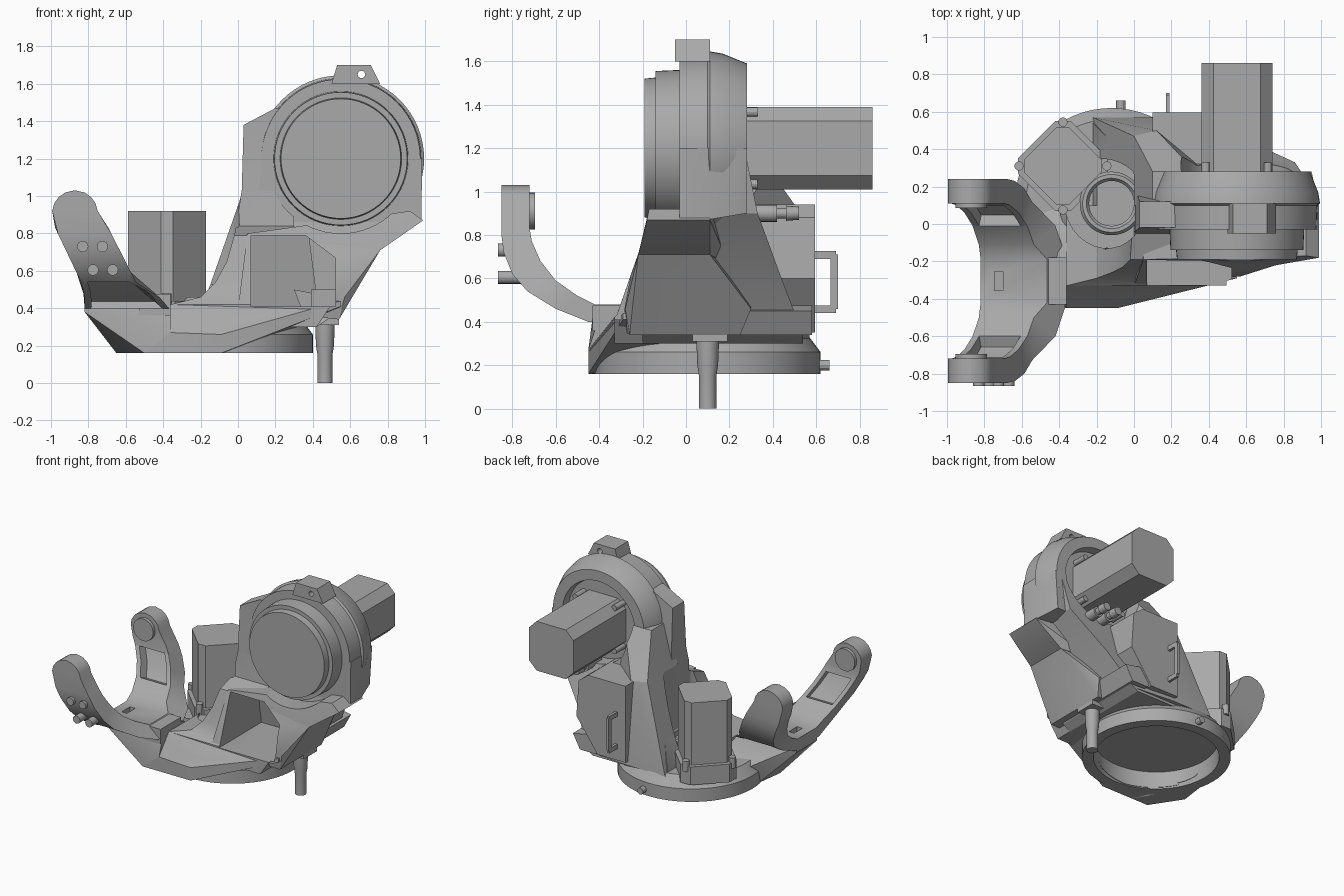
import bpy, bmesh, math
from mathutils import Vector

default_cube = bpy.data.objects.get("Cube")
if default_cube:
    bpy.data.objects.remove(default_cube)

GREY = (0.4, 0.4, 0.4, 1.0)
material = bpy.data.materials.new("cast grey")
material.use_nodes = True
material.diffuse_color = GREY
material.node_tree.nodes["Principled BSDF"].inputs["Base Color"].default_value = GREY
parts = []


def finish(bm, name):
    """Turn a bmesh into a named object."""
    bmesh.ops.remove_doubles(bm, verts=bm.verts, dist=0.0005)
    bmesh.ops.recalc_face_normals(bm, faces=bm.faces)
    mesh = bpy.data.meshes.new(name)
    bm.to_mesh(mesh)
    bm.free()
    mesh.materials.append(material)
    obj = bpy.data.objects.new(name, mesh)
    bpy.context.collection.objects.link(obj)
    parts.append(obj)
    return obj


def hull(name, points):
    """Convex solid around a few corner points."""
    bm = bmesh.new()
    verts = [bm.verts.new(p) for p in points]
    result = bmesh.ops.convex_hull(bm, input=verts)
    loose = [g for g in result["geom_interior"] if isinstance(g, bmesh.types.BMVert)]
    bmesh.ops.delete(bm, geom=loose, context="VERTS")
    bmesh.ops.dissolve_limit(bm, angle_limit=math.radians(1), verts=bm.verts, edges=bm.edges)
    return finish(bm, name)


def box(name, xs, ys, zs):
    return hull(name, [(x, y, z) for x in xs for y in ys for z in zs])


def beam(name, corners):
    """Convex solid from corners given as x, front y, back y, z."""
    return hull(name, [(x, y, z) for x, front, back, z in corners for y in (front, back)])


def loft(name, sections):
    """Skin a solid through rings of corners."""
    bm = bmesh.new()
    rings = [[bm.verts.new(p) for p in ring] for ring in sections]
    for low, high in zip(rings, rings[1:]):
        for i in range(len(low)):
            j = (i + 1) % len(low)
            bm.faces.new((low[i], low[j], high[j], high[i]))
    bm.faces.new(rings[0])
    bm.faces.new(rings[-1])
    return finish(bm, name)


def column(name, levels):
    """Loft through level rectangles given as z, x range, y range."""
    return loft(name, [[(a, c, z), (b, c, z), (b, d, z), (a, d, z)]
                       for z, a, b, c, d in levels])


def place(centre, axis, u, v, h):
    """Point at offset u, v from an axis line, at height h along it."""
    if axis == "z":
        return (centre[0] + u, centre[1] + v, h)
    return (centre[0] + u, h, centre[1] + v)


def revolve(name, centre, axis, profile, closed=False, steps=64):
    """Turn a radius / height profile around an axis."""
    bm = bmesh.new()
    rings = []
    for k in range(steps):
        c, s = (f(math.tau * k / steps) for f in (math.cos, math.sin))
        rings.append([bm.verts.new(place(centre, axis, r * c, r * s, h)) for r, h in profile])
    count = len(profile)
    for k, ring in enumerate(rings):
        after = rings[(k + 1) % steps]
        for i in range(count if closed else count - 1):
            j = (i + 1) % count
            bm.faces.new((ring[i], ring[j], after[j], after[i]))
    bmesh.ops.dissolve_degenerate(bm, dist=0.0001, edges=bm.edges)
    return finish(bm, name)


def cylinder(name, centre, axis, radius, start, end, steps=24):
    return revolve(name, centre, axis, [(0, start), (radius, start), (radius, end), (0, end)],
                   steps=steps)


def motor(name, centre, axis, half, chamfer, start, end, turn=0):
    """Square motor body with chamfered corners."""
    c, s = math.cos(turn), math.sin(turn)
    inner = half - chamfer
    return hull(name, [place(centre, axis, su * c - sv * s, su * s + sv * c, h)
                       for u, v in ((half, inner), (inner, half))
                       for su in (-u, u) for sv in (-v, v) for h in (start, end)])


def cut(targets, cutter):
    """Subtract a cutter from each target, then drop the cutter."""
    for obj in targets:
        mod = obj.modifiers.new("cut", "BOOLEAN")
        mod.operation, mod.solver, mod.object = "DIFFERENCE", "EXACT", cutter
        bpy.context.view_layer.update()
        graph = bpy.context.evaluated_depsgraph_get()
        mesh = bpy.data.meshes.new_from_object(obj.evaluated_get(graph))
        obj.modifiers.clear()
        obj.data = mesh
    parts.remove(cutter)
    bpy.data.objects.remove(cutter)


BASE, TUBE, SHOULDER, DRIVE = (-.12, .1), (-.12, .11), (.55, 1.2), (-.38, .31)

# Base: hollow turntable ring, round deck, motor platform and cable tube
revolve("base_ring", BASE, "z", [(0, .34), (.46, .34), (.52, .26), (.52, .16),
                                 (.44, .16), (.43, .29), (0, .29)])
revolve("tube_deck", TUBE, "z", [(.13, .3), (.13, .4), (.25, .4), (.28, .37), (.28, .3)],
        closed=True)
motor("motor_platform", DRIVE, "z", .2, .06, .3, .44, math.pi / 4)
revolve("cable_tube", TUBE, "z", [(.12, .3), (.12, .44), (.135, .46), (.155, .46),
                                  (.17, .44), (.17, .3)], closed=True, steps=48)

# Column: rear arm with its fin, curved front rib, side wedges and sloping skirt
rear = column("rear_arm", [(1.2, .13, .9, 0, .27), (.9, .02, .86, -.02, .33),
                           (.6, -.12, .62, -.1, .44), (.34, -.22, .48, -.2, .54),
                           (.3, -.22, .42, -.2, .54)])
fin_middle = [(.0, .1, .47, .95), (.12, .1, .5, .94), (.36, .1, .3, .94)]
fin = beam("rear_fin", fin_middle + [(.1, .1, .28, 1.25), (.33, .1, .28, 1.25)])
plate = beam("rear_plate", fin_middle + [(-.22, .2, .57, .32), (.12, .2, .57, .32),
                                         (.44, .2, .54, .32)])
collar = beam("shoulder_collar", [(.985, -.03, .1, 1.2), (.95, .0, .28, 1.2),
                                  (.98, -.03, .1, .87), (.93, .0, .28, .9),
                                  (.13, -.03, .27, 1.2), (.1, -.03, .27, .9)])
rib = column("front_rib", [(1.47, .2, .35, -.02, .12), (1.38, .03, .35, -.02, .12),
                           (1.03, .02, .3, -.03, .15), (.84, -.01, .3, -.05, .15),
                           (.79, -.02, .3, -.19, .15), (.65, -.06, .3, -.23, .15),
                           (.54, -.12, .3, -.26, .15), (.46, -.2, .35, -.29, .1),
                           (.42, -.36, .5, -.33, .1), (.3, -.36, .42, -.33, .1)])
corner = (.76, -.22, .11, .71)
inner_top = (.05, -.19, .2, .8)
wedge = beam("upper_wedge", [(.99, -.18, .11, .87), (.92, -.17, .11, .92), corner, inner_top,
                             (.55, -.2, .2, .66)])
strut = beam("lower_wedge", [corner, inner_top, (.57, -.28, .3, .46), (.54, -.26, .25, .34),
                             (.0, -.33, .2, .4)])
skirt = hull("front_skirt", [(-.5, -.45, .16), (-.36, -.45, .27), (-.09, -.45, .16),
                             (-.09, -.45, .26), (.55, -.29, .41), (.55, -.29, .44),
                             (-.36, -.33, .42), (.0, -.33, .41), (-.5, 0, .18),
                             (.39, .1, .31), (.5, .2, .41), (-.4, -.15, .4)])
deck = hull("yoke_deck", [(-.82, y, z) for y in (-.43, -.18) for z in (.38, .42)] +
            [(-.65, -.22, .16), (-.62, .0, .16), (-.5, -.45, .16), (-.36, -.45, .16),
             (-.36, -.45, .27), (-.36, -.18, .44), (-.36, -.4, .42), (-.36, .1, .34),
             (-.58, .1, .3)])
beam("rear_flank", [(.36, .1, .58, .34), (.5, .1, .58, .34), (.56, .1, .58, .45),
                    (.3, .1, .58, .5)])
box("pin_mount", (.39, .54), (.03, .19), (.31, .5))

# Openings in the castings
pocket_outline = [(.07, .41), (.52, .41), (.52, .67), (.36, .79), (.07, .79)]
cut([rear, rib, wedge, strut, skirt],
    beam("pocket_cutter", [(x, -.6, .22, z) for x, z in pocket_outline]))
cut([wedge, strut, rib], cylinder("disc_cutter", SHOULDER, "y", .4, -.6, -.03, 64))
cut([rear, collar, fin], cylinder("recess_cutter", SHOULDER, "y", .3, .22, .6, 64))
notch = []
for k in range(32):
    u, v = math.cos(math.tau * k / 32), math.sin(math.tau * k / 32)
    notch += [(min(TUBE[0] + .25 * u, .04), TUBE[1] + .25 * v, .4),
              (min(TUBE[0] + .2 * u, .0), TUBE[1] + .2 * v, 1)]
cut([rear, rib, skirt, deck, plate], hull("notch_cutter", notch))
cut([skirt, deck], cylinder("bore_cutter", BASE, "z", .435, 0, .3, 64))

# Shoulder joint with stepped front flange and recessed back
revolve("shoulder_housing", SHOULDER, "y", [
    (0, -.19), (.32, -.19), (.325, -.14), (.355, -.14), (.36, -.03), (.425, -.03), (.43, .1),
    (.445, .11), (.435, .17), (.39, .28), (.31, .28), (.3, .22), (0, .22)])
bracket = beam("top_bracket", [(x, -.05, .11, z) for x, z in ((.5, 1.6), (.53, 1.7), (.71, 1.7),
                                                              (.76, 1.6))])
cut([bracket], cylinder("lug_cutter", (.66, 1.65), "y", .02, -.2, .3))

# Motors with their mounting screws
motor("lift_motor", SHOULDER, "y", .19, .065, .22, .86)
motor("turn_motor", DRIVE, "z", .17, .045, .43, .92, math.pi / 4)
for i in range(4):
    angle = math.pi * i / 2
    turned = angle + math.pi / 4
    cylinder("turn_motor_screw", (DRIVE[0] + .235 * math.cos(angle),
             DRIVE[1] + .235 * math.sin(angle)), "z", .025, .4, .48, 12)
    cylinder("lift_motor_screw", (SHOULDER[0] + .235 * math.cos(turned),
             SHOULDER[1] + .235 * math.sin(turned)), "y", .022, .2, .33, 12)

# Connector box, handle and cable glands at the back
beam("connector_box", [(x, .25, .595, z) for x, z in (
    (.1, .94), (.42, .94), (.5, .88), (.52, .6), (.34, .35), (.1, .35))])
box("handle_grip", (.17, .19), (.665, .7), (.46, .71))
for low in (.44, .69):
    box("handle_leg", (.17, .19), (.59, .69), (low, low + .035))
for x in (.58, .68):
    revolve("cable_gland", (x, .9), "y", [(0, .25), (.04, .25), (.04, .42), (.025, .42),
                                          (.025, .46), (.035, .46), (.03, .52), (0, .52)], steps=16)

# Locating pin below the column
revolve("locating_pin", (.465, .1), "z", [(0, 0), (.04, 0), (.04, .15), (.048, .2),
                                          (.053, .33), (0, .33)], steps=32)

# Yoke: a U-shaped fork, mirrored about its middle
MIDDLE = -.305


def edge_left(z):
    return -.82 - .478 * max(z - .5, 0)


def edge_right(z):
    return -.53 - .51 * (z - .51) if z > .51 else -.53 + 2.2 * min(.51 - z, .073)


def mirrored(rings):
    return [[(x, 2 * MIDDLE - y, z) for x, y, z in ring] for ring in reversed(rings)]


half = []
for degrees in (88, 65, 45, 25, 5):
    a = math.radians(degrees)
    w, z = .122 * math.cos(a), .91 + .12 * math.sin(a)
    half.append([(-.872 - w, -.85, z), (-.872 + w, -.85, z),
                 (-.872 + w, -.72, z), (-.872 - w, -.72, z)])
for yo, zo, yi, zi in ((-.85, .8, -.72, .83), (-.84, .72, -.71, .77), (-.8, .62, -.67, .68),
                       (-.73, .54, -.6, .59), (-.6, .46, -.5, .52), (-.45, .4, -.42, .48)):
    half.append([(edge_left(zo), yo, zo), (edge_right(zo), yo, zo),
                 (edge_right(zi), yi, zi), (edge_left(zi), yi, zi)])
yoke = loft("yoke_fork", half + mirrored(half))


def channel(rings, deep, proud):
    """Cutter sections between two depths, from inner face (0) to outer face (1)."""
    sections = []
    rim = Vector((.035, 0, 0))
    for ring in rings:
        a, b, c, d = (Vector(p) for p in ring)
        sections.append([d.lerp(a, deep) + rim, c.lerp(b, deep) - rim,
                         c.lerp(b, proud) - rim, d.lerp(a, proud) + rim])
    return sections


# Hollows along the inside of each fork arm and outside its root
for sections in (channel(half[-5:-2], .45, -.4), channel(half[-3:], .55, 1.4)):
    for rings in (sections, mirrored(sections)):
        cut([yoke], loft("channel_cutter", rings))
cut([yoke], box("slot_cutter", (-.745, -.7), (MIDDLE - .05, MIDDLE + .05), (.43, .7)))
for y in (-.85, .24):
    inward = y + (.155 if y < 0 else -.155)
    cylinder("fork_boss", (-.87, .91), "y", .085, min(y, inward), max(y, inward), 32)
box("yoke_joint", (-.53, -.36), (-.43, -.18), (.36, .475))

# Fork, base and deck screws
for x, z, back in ((-.83, .73, -.8), (-.725, .73, -.8), (-.775, .605, -.75), (-.67, .605, -.75)):
    cylinder("fork_screw", (x, z), "y", .03, -.865, back, 16)
cylinder("base_screw", (-.07, .2), "y", .025, .6, .66, 12)
cylinder("deck_screw", (-.1, .37), "z", .03, .3, .42, 12)

# Smooth the round surfaces, keep the edges crisp
bpy.ops.object.select_all(action="DESELECT")
for obj in parts:
    obj.select_set(True)
bpy.context.view_layer.objects.active = parts[0]
bpy.ops.object.shade_smooth_by_angle(angle=math.radians(28))
